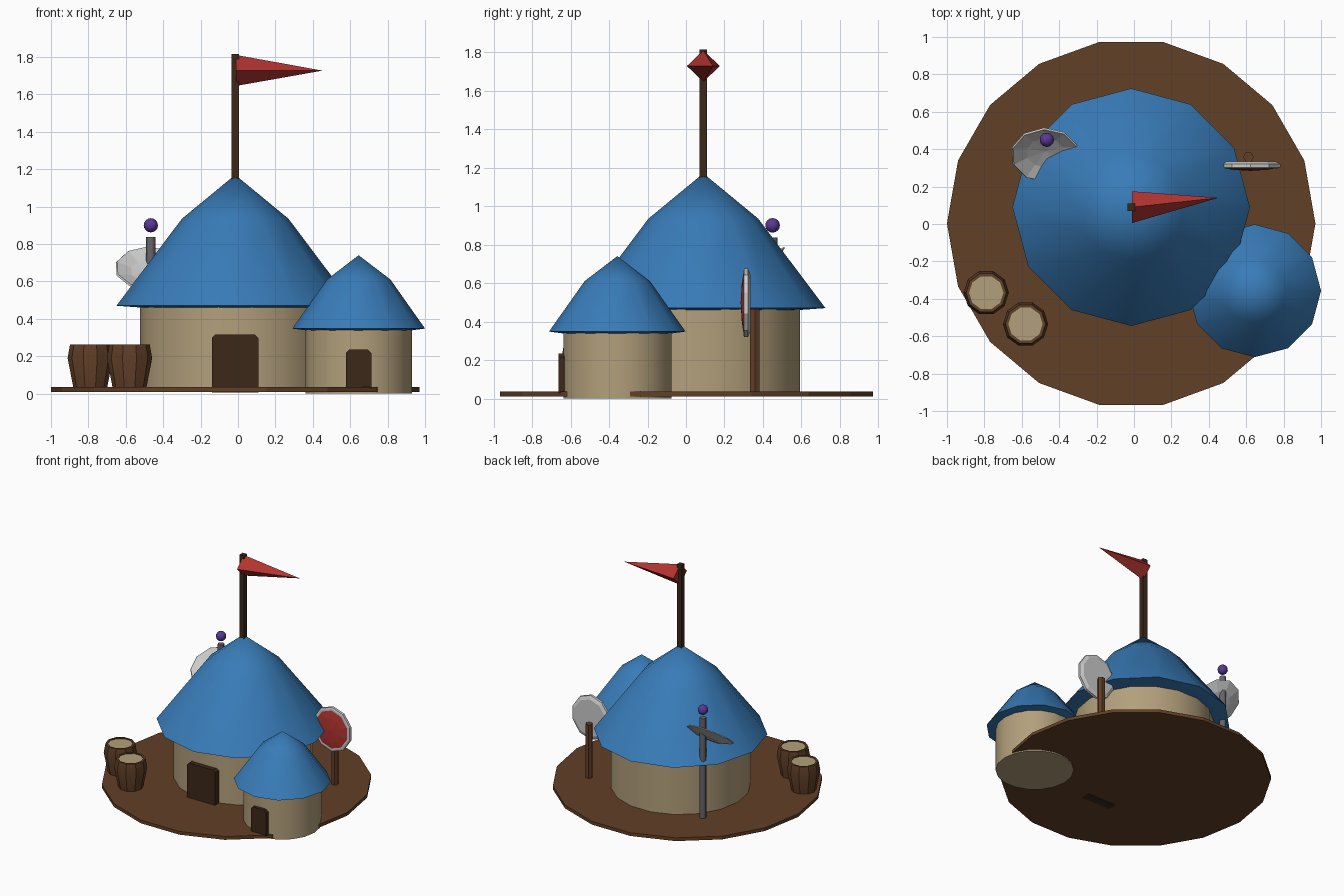
import bpy, bmesh, math
from mathutils import Vector

if "Cube" in bpy.data.objects:
    bpy.data.objects.remove(bpy.data.objects["Cube"])


def mat(name, rgb):
    m = bpy.data.materials.new(name)
    m.diffuse_color = (*rgb, 1)
    m.use_nodes = True
    m.node_tree.nodes["Principled BSDF"].inputs["Base Color"].default_value = m.diffuse_color
    return m


BLUE = mat("blue", (0.04, 0.2, 0.48))
TAN = mat("tan", (0.45, 0.35, 0.2))
BROWN = mat("brown", (0.12, 0.05, 0.02))
DARK = mat("dark_wood", (0.045, 0.022, 0.01))
RED = mat("red", (0.45, 0.035, 0.03))
PURPLE = mat("purple", (0.1, 0.04, 0.3))
STEEL = mat("steel", (0.13, 0.13, 0.15))
PALE = mat("pale_grey", (0.6, 0.6, 0.58))


def finish(name, bm, m, smooth=None):
    bmesh.ops.recalc_face_normals(bm, faces=bm.faces[:])
    me = bpy.data.meshes.new(name)
    bm.to_mesh(me)
    bm.free()
    ob = bpy.data.objects.new(name, me)
    bpy.context.collection.objects.link(ob)
    me.materials.append(m)
    if smooth:
        bpy.ops.object.select_all(action='DESELECT')
        ob.select_set(True)
        bpy.context.view_layer.objects.active = ob
        bpy.ops.object.shade_smooth_by_angle(angle=math.radians(smooth))
    return ob


def lathe(name, profile, sides, loc, m, smooth=None, phase=0, axis=(0, 0, 1)):
    """Revolve a (radius, height) profile; radius 0 becomes a pole."""
    bm = bmesh.new()
    rings = []
    rot = Vector((0, 0, 1)).rotation_difference(Vector(axis))
    for r, z in profile:
        n = sides if r > 0 else 1
        ring = []
        for i in range(n):
            a = math.radians(phase) + math.tau * i / sides
            p = Vector((r * math.cos(a), r * math.sin(a), z))
            ring.append(bm.verts.new(rot @ p + Vector(loc)))
        rings.append(ring)
    for a, b in zip(rings, rings[1:]):
        for i in range(sides):
            j = (i + 1) % sides
            quad = [a[i % len(a)], a[j % len(a)], b[j % len(b)], b[i % len(b)]]
            bm.faces.new(list(dict.fromkeys(quad)))
    for ring in (rings[0], rings[-1]):
        if len(ring) > 2:
            bm.faces.new(ring)
    return finish(name, bm, m, smooth)


def door(name, x, w, z0, z1, y0, y1):
    """Plank door with clipped top corners."""
    c = 0.018
    pts = [(-w, z0), (w, z0), (w, z1 - c), (w - c, z1), (c - w, z1), (-w, z1 - c)]
    bm = bmesh.new()
    f = bm.faces.new([bm.verts.new((x + px, y0, pz)) for px, pz in pts])
    ext = bmesh.ops.extrude_face_region(bm, geom=[f])
    verts = [v for v in ext['geom'] if isinstance(v, bmesh.types.BMVert)]
    bmesh.ops.translate(bm, verts=verts, vec=(0, y1 - y0, 0))
    return finish(name, bm, DARK)


# Ground disc
lathe("ground", [(0.985, 0.01), (0.985, 0.036)], 18, (-0.015, 0.003, 0), BROWN)

# Main hut
MX, MY = -0.015, 0.09
lathe("main_wall", [(0.51, 0.012), (0.51, 0.47)], 18, (MX, MY, 0), TAN, 35)
lathe("main_roof", [(0.5, 0.46), (0.635, 0.47), (0.285, 0.935), (0, 1.17)],
      12, (MX, MY, 0), BLUE, 40)
door("main_door", MX, 0.125, 0.005, 0.315, -0.45, -0.38)

# Side hut
SX, SY = 0.645, -0.357
lathe("side_wall", [(0.285, 0), (0.285, 0.34)], 18, (SX, SY, 0), TAN, 35)
lathe("side_roof", [(0.28, 0.338), (0.355, 0.348), (0.17, 0.61), (0, 0.74)],
      12, (SX, SY, 0), BLUE, 40)
door("side_door", SX, 0.068, 0.03, 0.235, -0.662, -0.6)

# Flag pole and pointed pennant
lathe("flag_pole", [(0.028, 1.12), (0.028, 1.815)], 4, (MX, MY, 0), DARK, phase=45)
bm = bmesh.new()
base = [bm.verts.new((-0.012, MY + y, 1.728 + z))
        for y, z in ((0.085, 0), (0, 0.083), (-0.085, 0), (0, -0.083))]
tip = bm.verts.new((0.452, 0.14, 1.727))
bm.faces.new(base)
for i in range(4):
    bm.faces.new((base[i], base[(i + 1) % 4], tip))
finish("pennant", bm, RED)

# Barrels with recessed lids
for i, (x, y) in enumerate(((-0.79, -0.367), (-0.58, -0.535)), 1):
    lathe(f"barrel_{i}", [(0.09, 0.03), (0.121, 0.19), (0.108, 0.264), (0.092, 0.264),
                          (0.092, 0.25)], 10, (x, y, 0), BROWN, 25)
    lathe(f"barrel_lid_{i}", [(0.094, 0.24), (0.094, 0.258)], 10, (x, y, 0), TAN)

# Round shield on a post
lathe("shield_post", [(0.028, 0.03), (0.028, 0.465)], 6, (0.612, 0.358, 0), BROWN)
for name, prof, m in (("shield_back", [(0.15, -0.024), (0.178, -0.012), (0.178, 0.008),
                                       (0.165, 0.012)], PALE),
                      ("shield_face", [(0.165, 0.01), (0.1, 0.02), (0, 0.026)], RED)):
    ob = lathe(name, prof, 10, (0, 0, 0), m, phase=90, axis=(0, -1, 0))
    ob.location = (0.623, 0.31, 0.497)
    ob.scale = (0.94, 1, 1)

# Mast with tilted dish and ball
lathe("mast", [(0.025, 0.03), (0.025, 0.838)], 8, (-0.466, 0.45, 0), STEEL, 50)
lathe("dish", [(0, -0.04), (0.1, -0.03), (0.185, 0), (0.178, 0.008), (0.1, -0.018), (0, -0.028)],
      10, (-0.475, 0.37, 0.67), PALE, phase=20, axis=(0, -0.62, 0.785))
bm = bmesh.new()
bmesh.ops.create_uvsphere(bm, u_segments=12, v_segments=8, radius=0.038)
bmesh.ops.translate(bm, verts=bm.verts[:], vec=(-0.466, 0.45, 0.9))
finish("ball", bm, PURPLE, 60)
